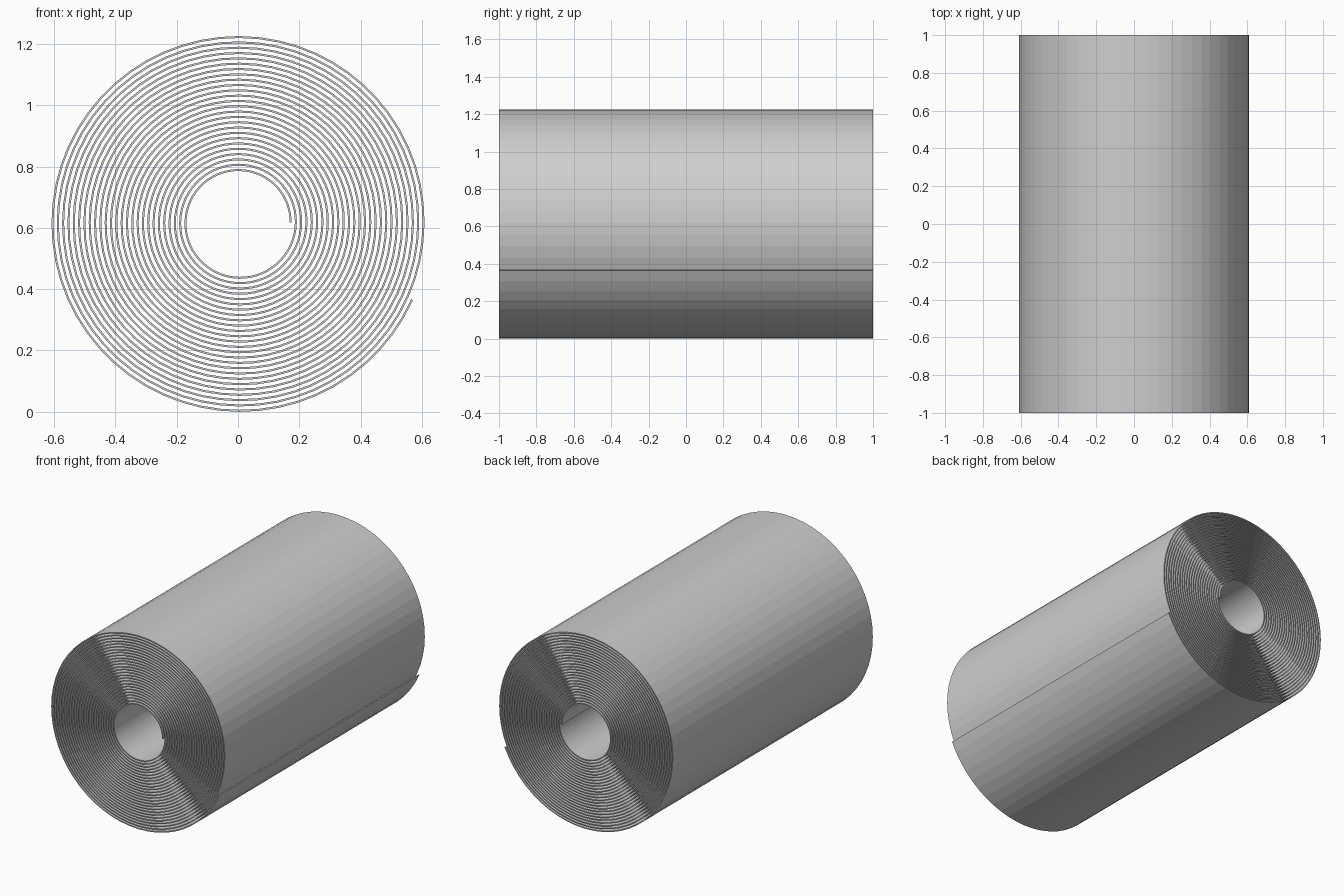
import bpy
import bmesh
import math

cube = bpy.data.objects.get("Cube")
if cube:
    bpy.data.objects.remove(cube, do_unlink=True)

# Roll dimensions
LENGTH = 2.0
INNER_RADIUS = 0.167
OUTER_RADIUS = 0.617
THICKNESS = 0.0065
SIDES = 60                      # flat facets per turn
STEPS = 25 * SIDES + 56         # the loose end stops just short of a full turn

# Sheet material
grey = bpy.data.materials.new("plain_grey")
colour = (0.62, 0.62, 0.62, 1.0)
grey.diffuse_color = colour
grey.use_nodes = True
grey.node_tree.nodes["Principled BSDF"].inputs["Base Color"].default_value = colour


def spiral_point(step):
    """Point on the spiral in x and z, winding outwards."""
    radius = INNER_RADIUS + (OUTER_RADIUS - INNER_RADIUS) * step / STEPS
    angle = math.tau * step / SIDES
    return radius * math.cos(angle), radius * math.sin(angle)


# Spiral profile, centred in x and resting on the ground
points = [spiral_point(i) for i in range(STEPS + 1)]
xs, zs = zip(*points)
mid_x = (min(xs) + max(xs)) / 2
low_z = min(zs) - THICKNESS / 2

bm = bmesh.new()
verts = [bm.verts.new((x - mid_x, -LENGTH / 2, z - low_z)) for x, z in points]
edges = [bm.edges.new(pair) for pair in zip(verts, verts[1:])]

# Extrude the profile along the roll
result = bmesh.ops.extrude_edge_only(bm, edges=edges)
moved = [g for g in result["geom"] if isinstance(g, bmesh.types.BMVert)]
bmesh.ops.translate(bm, verts=moved, vec=(0, LENGTH, 0))
bmesh.ops.recalc_face_normals(bm, faces=bm.faces)

mesh = bpy.data.meshes.new("rolled_sheet")
bm.to_mesh(mesh)
bm.free()
mesh.materials.append(grey)
sheet = bpy.data.objects.new("rolled_sheet", mesh)
bpy.context.collection.objects.link(sheet)

# Sheet thickness
solid = sheet.modifiers.new("thickness", "SOLIDIFY")
solid.thickness = THICKNESS
solid.offset = 0
solid.use_even_offset = True
